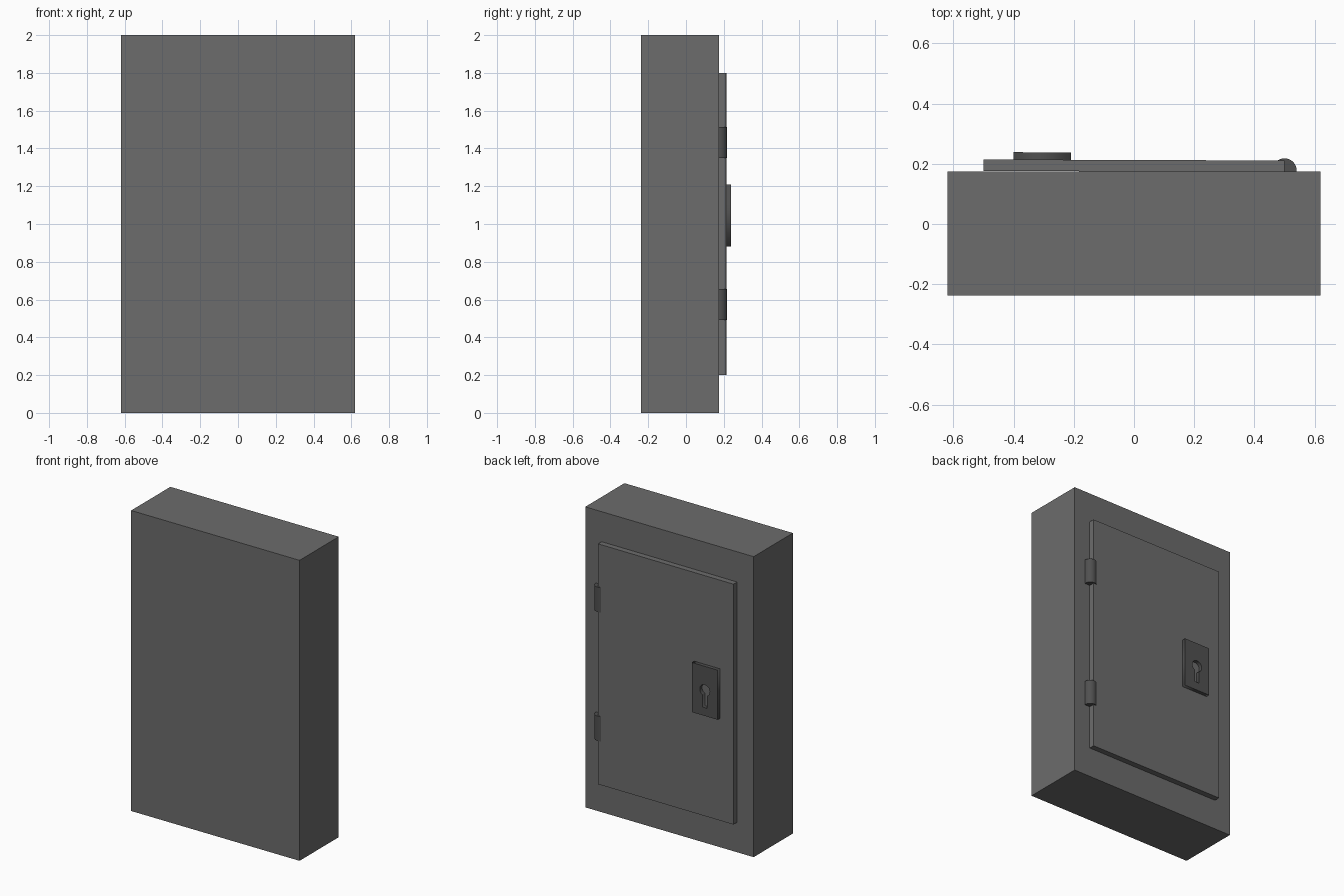
import bpy, math

if "Cube" in bpy.data.objects:
    bpy.data.objects.remove(bpy.data.objects["Cube"])

def material(name, v):
    m = bpy.data.materials.new(name)
    m.diffuse_color = (v, v, v, 1)
    m.use_nodes = True
    m.node_tree.nodes["Principled BSDF"].inputs["Base Color"].default_value = m.diffuse_color
    return m

steel = material("grey_steel", 0.15)
dark = material("dark_steel", 0.08)
AJAR = -0.0035  # door stands very slightly open

def box(name, lo, hi, mat, turn=0.0):
    bpy.ops.mesh.primitive_cube_add(size=1, location=[(a + b) / 2 for a, b in zip(lo, hi)])
    ob = bpy.context.object
    ob.name = name
    ob.scale = [b - a for a, b in zip(lo, hi)]
    ob.rotation_euler.z = turn
    ob.data.materials.append(mat)
    return ob

# Cabinet body and door (the door is on the +y side)
box("cabinet_body", (-0.62, -0.238, 0), (0.62, 0.174, 2), steel)
box("door", (-0.5, 0.1745, 0.2), (0.5, 0.2125, 1.8), steel, AJAR)

# Hinge barrels, half sunk into the body
for name, z in (("lower_hinge", 0.574), ("upper_hinge", 1.432)):
    bpy.ops.mesh.primitive_cylinder_add(vertices=32, radius=0.04, depth=0.165,
                                        location=(0.5, 0.178, z))
    hinge = bpy.context.object
    hinge.name = name
    hinge.data.materials.append(dark)
    bpy.ops.object.shade_smooth_by_angle()

# Lock plate: rectangle outline with a keyhole outline inside it
w, h, r, s = 0.095, 0.165, 0.037, 0.016
start = math.asin(s / r)
arc = [start + (2 * math.pi - 2 * start) * i / 24 for i in range(25)]
keyhole = [(r * math.sin(a), 0.005 - r * math.cos(a)) for a in arc]
keyhole += [(-s, -0.11), (s, -0.11)]
plate_edge = [(-w, -h), (w, -h), (w, h), (-w, h)]

curve = bpy.data.curves.new("lock_plate", 'CURVE')
curve.dimensions = '2D'
curve.fill_mode = 'BOTH'
curve.extrude = 0.031
for pts in (plate_edge, keyhole):
    sp = curve.splines.new('POLY')
    sp.points.add(len(pts) - 1)
    for p, (x, z) in zip(sp.points, pts):
        p.co = (x, z, 0, 1)
    sp.use_cyclic_u = True
plate = bpy.data.objects.new("lock_plate", curve)
bpy.context.collection.objects.link(plate)
plate.location = (-0.305, 0.207, 1.045)
plate.rotation_euler = (math.radians(90), 0, AJAR)
curve.materials.append(dark)
bpy.ops.object.select_all(action='DESELECT')
plate.select_set(True)
bpy.context.view_layer.objects.active = plate
bpy.ops.object.convert(target='MESH')
